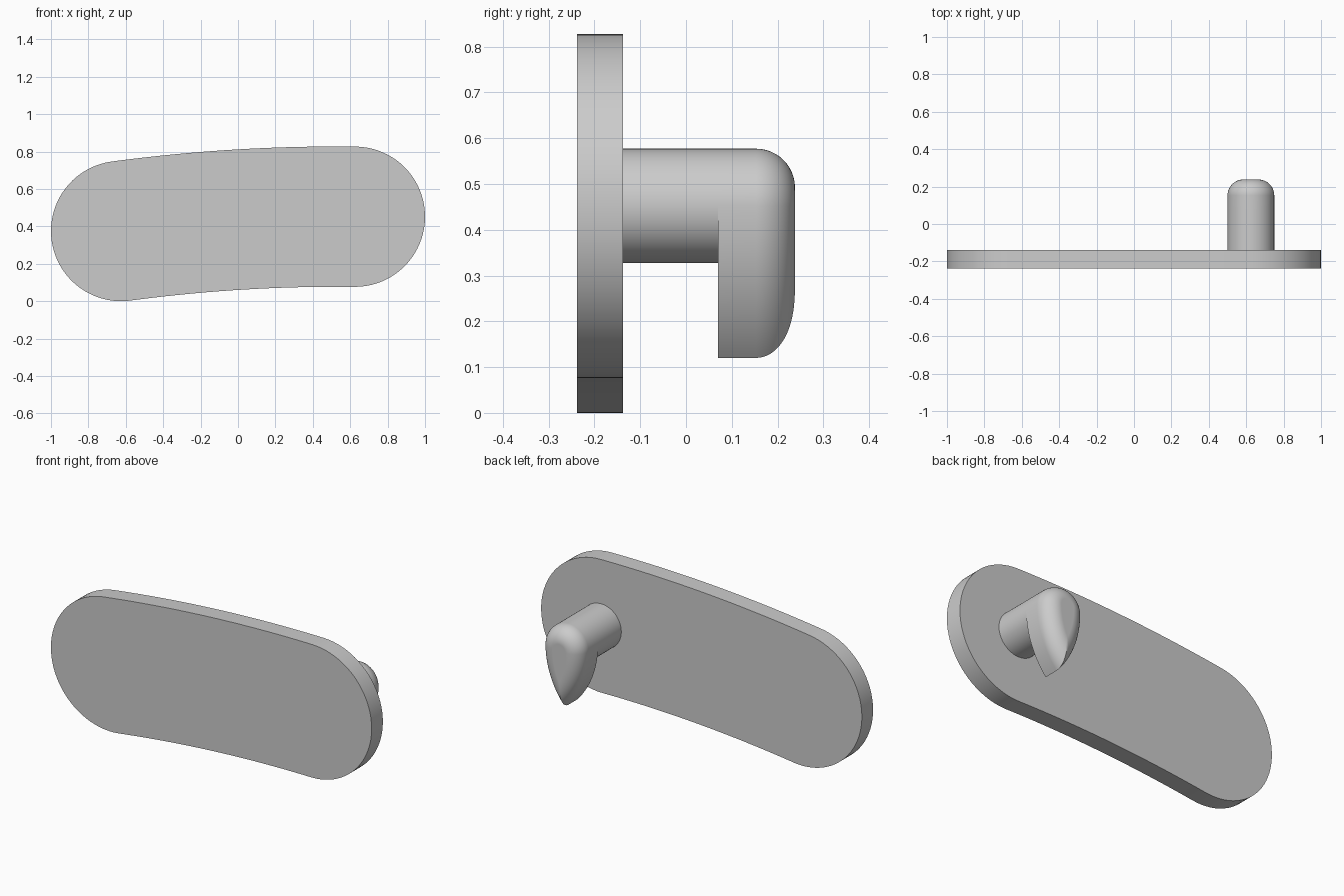
import bpy, bmesh
from math import sin, cos, pi, radians, sqrt, atan, atan2

cube = bpy.data.objects.get("Cube")
if cube:
    bpy.data.objects.remove(cube, do_unlink=True)

grey = bpy.data.materials.new("light grey")
grey.use_nodes = True
grey.diffuse_color = (0.6, 0.6, 0.6, 1)
grey.node_tree.nodes["Principled BSDF"].inputs["Base Color"].default_value = (0.6, 0.6, 0.6, 1)


def loft(name, rings):
    """Skin closed (outline, y) rings along y and cap both ends."""
    bm = bmesh.new()
    loops = [[bm.verts.new((x, y, z)) for x, z in outline] for outline, y in rings]
    for a, b in zip(loops, loops[1:]):
        for i in range(len(a)):
            j = (i + 1) % len(a)
            bm.faces.new((a[i], a[j], b[j], b[i]))
    bm.faces.new(loops[0])
    bm.faces.new(loops[-1])
    bmesh.ops.recalc_face_normals(bm, faces=bm.faces)
    mesh = bpy.data.meshes.new(name)
    bm.to_mesh(mesh)
    bm.free()
    mesh.materials.append(grey)
    obj = bpy.data.objects.new(name, mesh)
    bpy.context.collection.objects.link(obj)
    bpy.ops.object.select_all(action="DESELECT")
    obj.select_set(True)
    bpy.context.view_layer.objects.active = obj
    bpy.ops.object.shade_smooth_by_angle(angle=radians(35))
    obj.modifiers.new("Even normals", "WEIGHTED_NORMAL").keep_sharp = True
    return obj


def arc(cx, cz, r, start, end, n):
    return [(cx + r * cos(start + (end - start) * i / n),
             cz + r * sin(start + (end - start) * i / n)) for i in range(n + 1)]


# Plate: a rounded bar whose centre line bows gently
HALF, WIDTH = 0.625, 0.375
CREST, BOW = 0.53, 0.0578
FRONT, BACK = -0.238, -0.138


def centre(x):
    return 0.452 - BOW * (x - CREST) ** 2


def tilt(x):
    return atan(-2 * BOW * (x - CREST))


def edge(side, n=24):
    pts = []
    for i in range(1, n):
        x = HALF - 2 * HALF * i / n
        t = tilt(x)
        pts.append((x - side * WIDTH * sin(t), centre(x) + side * WIDTH * cos(t)))
    return pts


right, left = tilt(HALF), tilt(-HALF)
outline = arc(HALF, centre(HALF), WIDTH, right - pi / 2, right + pi / 2, 40)
outline += edge(1)
outline += arc(-HALF, centre(-HALF), WIDTH, left + pi / 2, left + 3 * pi / 2, 40)
outline += edge(-1)[::-1]
loft("plate", [(outline, FRONT), (outline, BACK)])

# Peg: round post standing off the back of the plate
PX, PZ, PR = 0.625, 0.452, 0.125
HOOK_FRONT, HOOK_BACK = 0.07, 0.238
circle = arc(PX, PZ, PR, 0, 2 * pi, 64)[:-1]
loft("peg", [(circle, BACK), (circle, HOOK_FRONT + 0.01)])

# Hook: pointed drop, rounded over at the back
DROP, FILLET = 0.332, 0.085
SIDE = (PR ** 2 + DROP ** 2) / (2 * PR)


def drop(inset):
    """Drop outline moved inward: half circle above, two arcs meeting in a point."""
    r, shift = SIDE - inset, SIDE - PR
    tip = atan2(sqrt(r * r - shift * shift), shift)
    top = arc(PX, PZ, PR - inset, 0, pi, 32)
    down = arc(PX + shift, PZ, r, pi, pi + tip, 20)[1:]
    up = arc(PX - shift, PZ, r, -tip, 0, 20)[1:-1]
    return top + down + up


rings = [(drop(0), HOOK_FRONT)]
for i in range(13):
    a = pi / 2 * i / 12
    rings.append((drop(FILLET * (1 - cos(a))), HOOK_BACK - FILLET * (1 - sin(a))))
loft("hook", rings)
